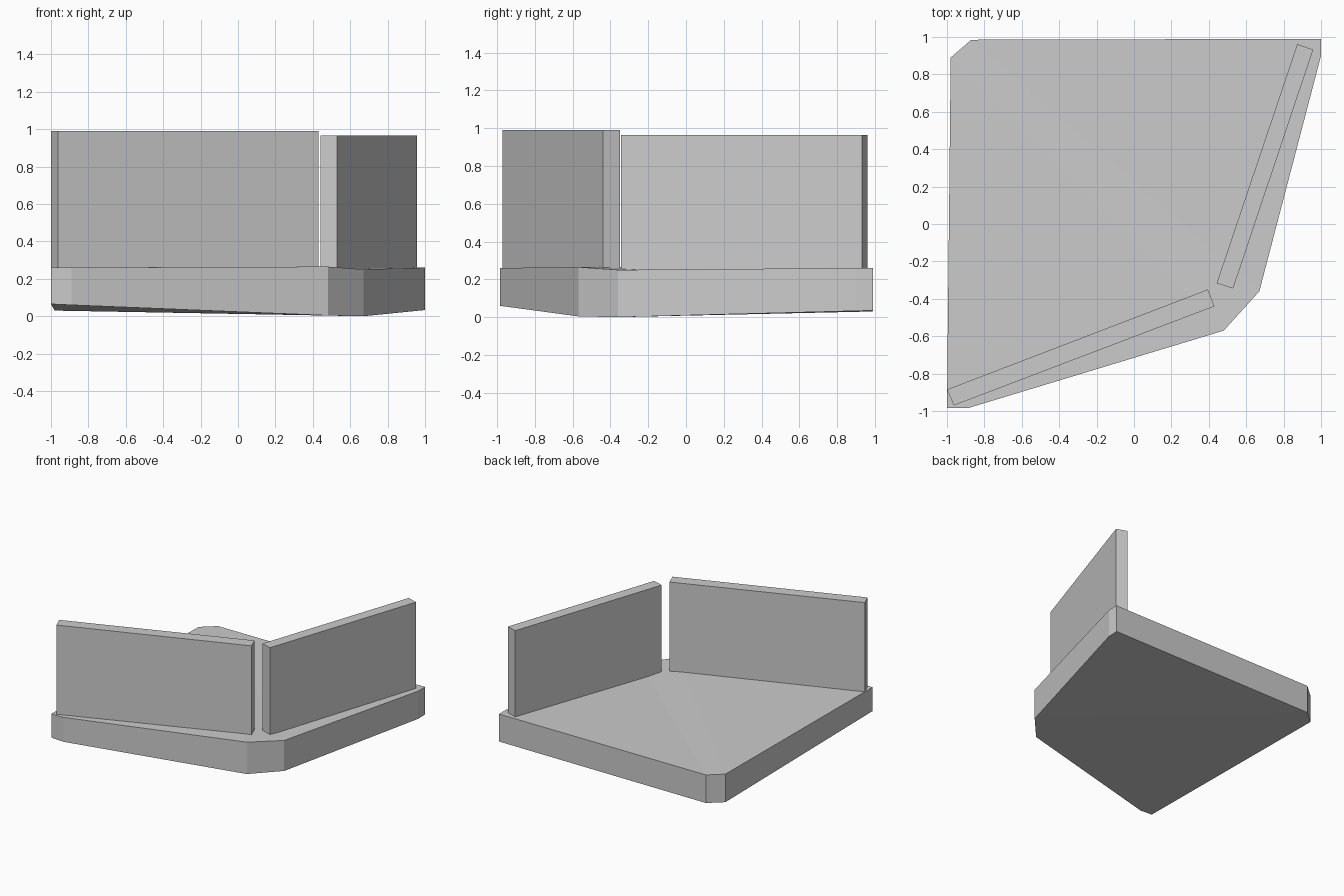
import bpy
import bmesh

cube = bpy.data.objects.get("Cube")
if cube:
    bpy.data.objects.remove(cube, do_unlink=True)

grey = bpy.data.materials.new("plain grey")
grey.use_nodes = True
colour = (0.6, 0.6, 0.6, 1)
grey.diffuse_color = colour
grey.node_tree.nodes["Principled BSDF"].inputs["Base Color"].default_value = colour


def prism(name, outline, caps):
    """Close an outline of (x, y, bottom, top) with side walls and cap faces."""
    bm = bmesh.new()
    low = [bm.verts.new((x, y, b)) for x, y, b, t in outline]
    high = [bm.verts.new((x, y, t)) for x, y, b, t in outline]
    for i in range(len(outline)):
        j = (i + 1) % len(outline)
        bm.faces.new((low[i], low[j], high[j], high[i]))
    for cap in caps:
        bm.faces.new([high[i] for i in cap])
        bm.faces.new([low[i] for i in reversed(cap)])
    bmesh.ops.recalc_face_normals(bm, faces=bm.faces)
    mesh = bpy.data.meshes.new(name)
    bm.to_mesh(mesh)
    bm.free()
    mesh.materials.append(grey)
    obj = bpy.data.objects.new(name, mesh)
    bpy.context.collection.objects.link(obj)
    return obj


def wall(name, corners, bottom, top):
    return prism(name, [(x, y, bottom, top) for x, y in corners], [range(4)])


# Slightly warped floor slab with clipped corners, creased on its diagonal
slab = [
    (-1, -0.985, 0.065, 0.26), (-0.89, -0.985, 0.06, 0.26),
    (0.48, -0.57, 0.004, 0.265), (0.67, -0.36, 0, 0.25),
    (1, 0.9, 0.033, 0.26), (1, 0.99, 0.035, 0.26),
    (-0.87, 0.985, 0.03, 0.26), (-0.98, 0.89, 0.03, 0.26),
]
prism("floor_slab", slab, [(0, 1, 2, 7), (2, 3, 6, 7), (3, 4, 5, 6)])

# Two upright panels along the front and the left side
wall("front_wall", [(-1, -0.885), (-0.963, -0.97), (0.43, -0.44), (0.395, -0.35)], 0.255, 0.99)
wall("side_wall", [(0.442, -0.317), (0.53, -0.345), (0.958, 0.932), (0.873, 0.962)], 0.25, 0.965)
